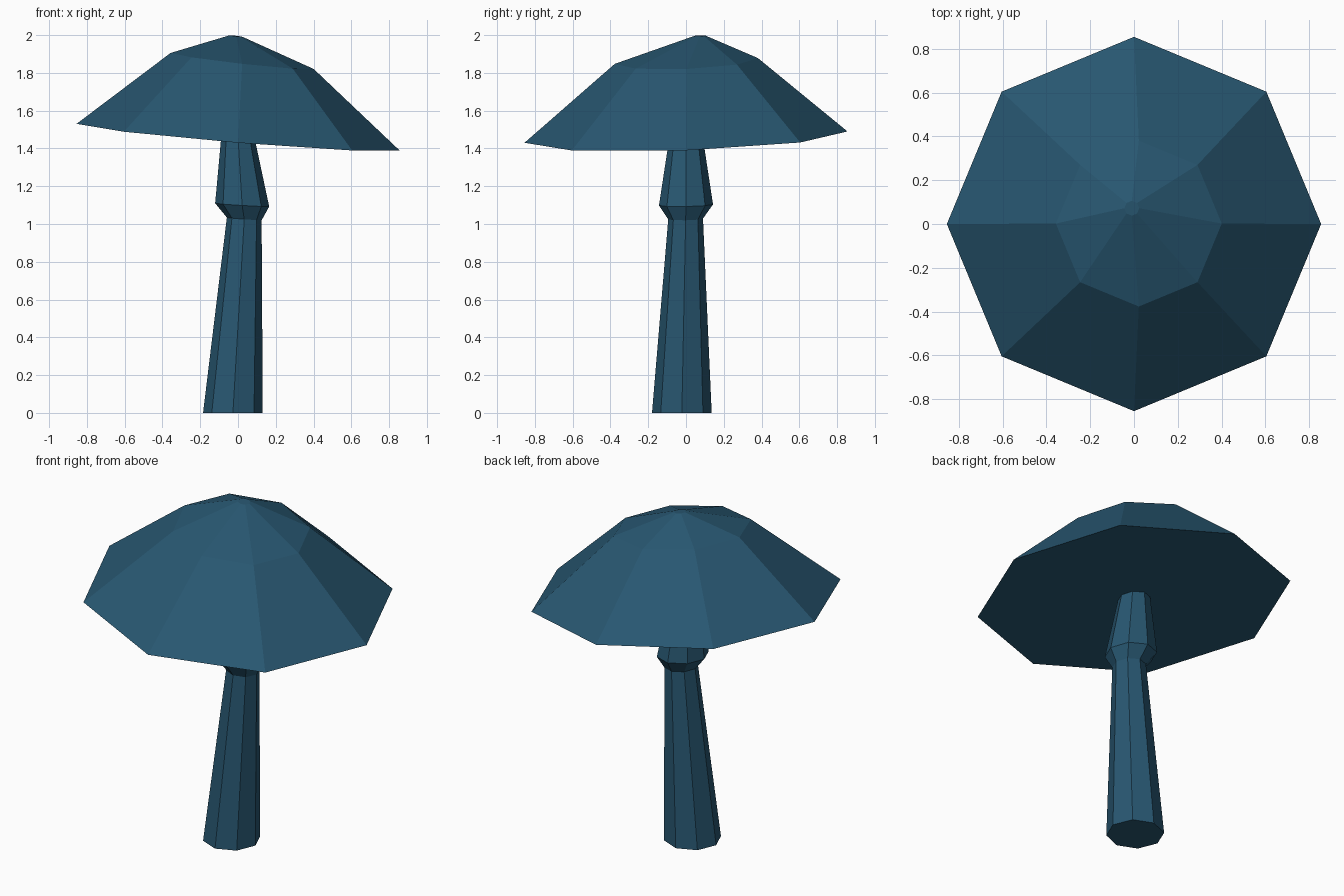
import bpy, bmesh, math

if "Cube" in bpy.data.objects:
    bpy.data.objects.remove(bpy.data.objects["Cube"])

SIDES = 8

mat = bpy.data.materials.new("dark_blue")
mat.diffuse_color = (0.021, 0.095, 0.165, 1)
mat.use_nodes = True
mat.node_tree.nodes["Principled BSDF"].inputs["Base Color"].default_value = mat.diffuse_color


def loft(name, rings):
    """Closed octagonal loft; ring = centre x, y, z, radius, slope in x, slope in y."""
    bm = bmesh.new()
    loops = []
    for cx, cy, cz, r, sx, sy in rings:
        loop = []
        for i in range(SIDES):
            a = 2 * math.pi * i / SIDES
            dx, dy = r * math.cos(a), r * math.sin(a)
            loop.append(bm.verts.new((cx + dx, cy + dy, cz + sx * dx + sy * dy)))
        loops.append(loop)
    for lo, hi in zip(loops, loops[1:]):
        for i in range(SIDES):
            j = (i + 1) % SIDES
            bm.faces.new((lo[i], lo[j], hi[j], hi[i]))
    bm.faces.new(loops[0][::-1])
    bm.faces.new(loops[-1])
    bmesh.ops.recalc_face_normals(bm, faces=bm.faces)
    mesh = bpy.data.meshes.new(name)
    bm.to_mesh(mesh)
    bm.free()
    mesh.materials.append(mat)
    obj = bpy.data.objects.new(name, mesh)
    bpy.context.collection.objects.link(obj)
    return obj


# Leaning stem with a flared collar
loft("stem", [
    (-0.027, -0.022, 0.0, 0.158, 0, 0),
    (0.033, -0.002, 1.027, 0.092, -0.08, 0.02),
    (0.022, 0.0, 1.101, 0.143, -0.06, 0.02),
    (0.0, 0.0, 1.462, 0.088, -0.082, 0.035),
])

# Tilted cap with flat underside
loft("cap", [
    (0.0, 0.0, 1.46, 0.855, -0.082, 0.035),
    (0.022, 0.002, 1.863, 0.379, -0.112, 0.04),
    (-0.01, 0.072, 1.995, 0.034, -0.12, 0.04),
])
